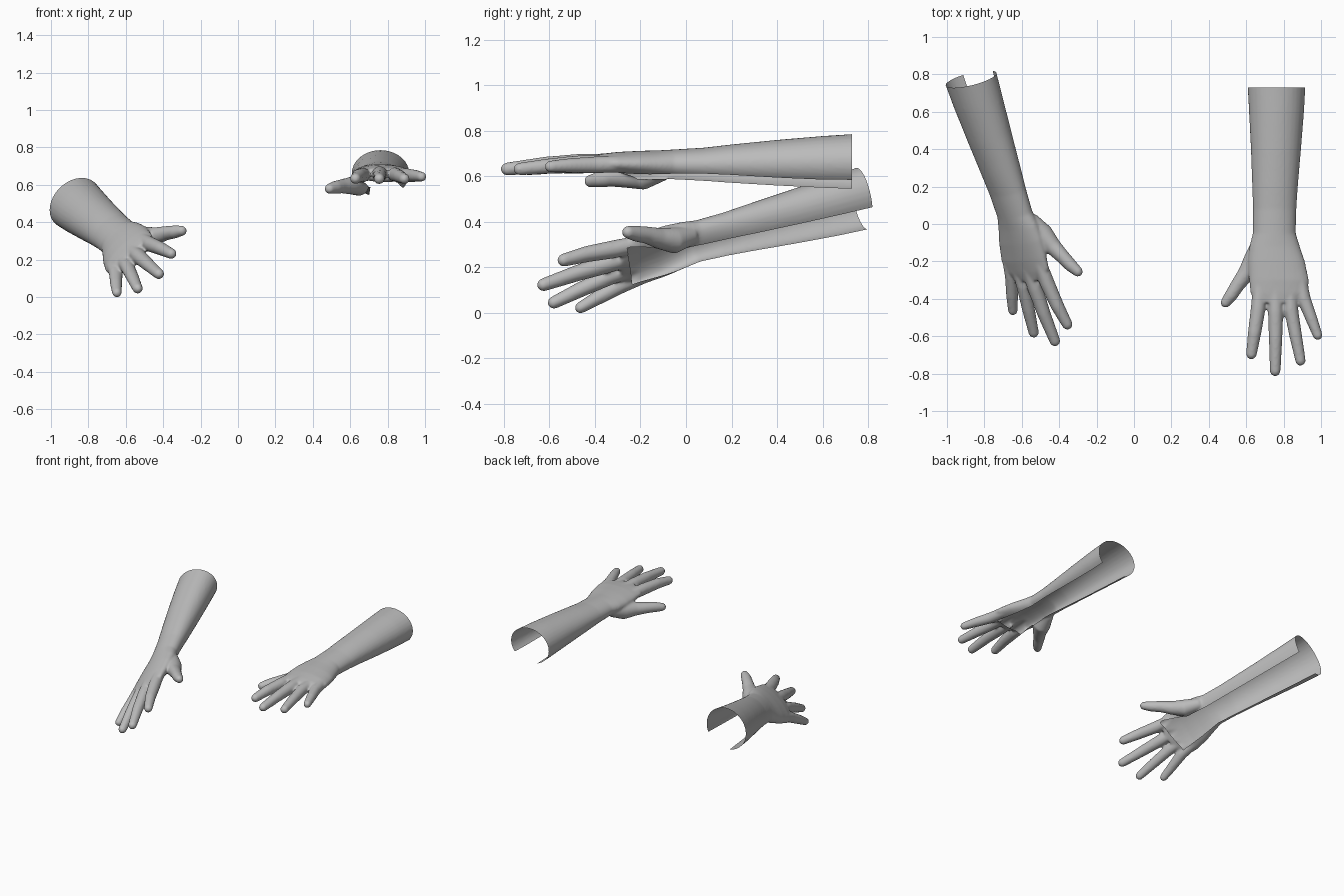
import bpy, bmesh
from math import cos, sin, pi
from mathutils import Vector, Matrix

cube = bpy.data.objects.get("Cube")
if cube:
    bpy.data.objects.remove(cube, do_unlink=True)

skin = bpy.data.materials.new("plain grey")
skin.use_nodes = True
GREY = (0.5, 0.5, 0.5, 1)
skin.diffuse_color = GREY
skin.node_tree.nodes["Principled BSDF"].inputs["Base Color"].default_value = GREY


def loft(bm, rings, sides=32):
    """Closed skin through rings of (centre, side axis, up axis)."""
    loops = []
    for c, a, b in rings:
        loops.append([bm.verts.new(c + a * cos(2 * pi * i / sides) + b * sin(2 * pi * i / sides))
                      for i in range(sides)])
    for p, q in zip(loops, loops[1:]):
        for i in range(sides):
            j = (i + 1) % sides
            bm.faces.new((p[i], p[j], q[j], q[i]))
    bm.faces.new(loops[0][::-1])
    bm.faces.new(loops[-1])


def digit(bm, points):
    """Tapered finger with a rounded tip from (x, y, z, radius) points."""
    pts = [(Vector(p[:3]), p[3]) for p in points]
    end, r = pts[-1]
    d = (end - pts[-2][0]).normalized()
    for k in (0.35, 0.65, 0.88, 0.97):
        pts.append((end + d * r * k, r * (1 - k * k) ** 0.5))
    rings = []
    for i, (c, r) in enumerate(pts):
        t = (pts[min(i + 1, len(pts) - 1)][0] - pts[max(i - 1, 0)][0]).normalized()
        side = t.cross(Vector((0, 0, 1))).normalized()
        rings.append((c, side * r, side.cross(t) * r))
    loft(bm, rings, 20)


# forearm, wrist and palm sections: x, y, z, half width, half height
ARM = [(.762, .80, .661, .158, .129), (.762, .60, .658, .147, .119),
       (.759, .40, .655, .134, .105), (.754, .20, .652, .122, .088),
       (.752, .08, .650, .116, .076), (.750, -.05, .650, .115, .068),
       (.752, -.12, .650, .135, .064), (.762, -.20, .652, .152, .060),
       (.775, -.30, .655, .160, .052), (.776, -.37, .656, .154, .043),
       (.768, -.42, .656, .110, .035)]
INDEX = [(.675, -.30, .655, .036), (.664, -.45, .652, .040), (.645, -.58, .648, .036), (.628, -.695, .633, .029)]
MIDDLE = [(.757, -.30, .665, .036), (.757, -.47, .658, .041), (.757, -.62, .650, .036), (.755, -.785, .632, .029)]
RING = [(.830, -.30, .660, .036), (.840, -.46, .655, .038), (.865, -.60, .645, .034), (.890, -.73, .632, .028)]
LITTLE = [(.880, -.26, .655, .036), (.908, -.40, .650, .037), (.950, -.51, .648, .032), (.982, -.595, .643, .026)]
THUMB = [(.675, -.09, .625, .040), (.645, -.19, .598, .058), (.600, -.265, .595, .046),
         (.555, -.325, .592, .038), (.520, -.38, .586, .035), (.490, -.42, .579, .028)]

# underside opening: (y, thumb side x, little finger side x)
SLOT = [(.80, .70, .888), (-.05, .708, .845), (-.20, .700, .868), (-.38, .645, .888)]

bm = bmesh.new()
loft(bm, [(Vector(s[:3]), Vector((s[3], 0, 0)), Vector((0, 0, s[4]))) for s in ARM])
for points in (INDEX, MIDDLE, RING, LITTLE, THUMB):
    digit(bm, points)
bmesh.ops.recalc_face_normals(bm, faces=bm.faces)
mesh = bpy.data.meshes.new("left_hand_and_forearm")
bm.to_mesh(mesh)
bm.free()
left = bpy.data.objects.new("left_hand_and_forearm", mesh)
bpy.context.collection.objects.link(left)

# fuse the parts into one smooth skin
remesh = left.modifiers.new("fuse", 'REMESH')
remesh.mode = 'VOXEL'
remesh.voxel_size = 0.007
smooth = left.modifiers.new("soften", 'SMOOTH')
smooth.factor = 0.5
smooth.iterations = 10
bpy.context.view_layer.update()
fused = bpy.data.meshes.new_from_object(left.evaluated_get(bpy.context.evaluated_depsgraph_get()))
left.modifiers.clear()

# open the elbow end and the underside
bm = bmesh.new()
bm.from_mesh(fused)


def cut(faces, p, n, clear=False):
    geom = set(faces)
    for f in faces:
        geom.update(f.edges)
        geom.update(f.verts)
    bmesh.ops.bisect_plane(bm, geom=list(geom), plane_co=p, plane_no=n, clear_outer=clear)


cut(bm.faces[:], (0, .73, 0), (0, 1, 0), True)
for (y0, a0, b0), (y1, a1, b1) in zip(SLOT, SLOT[1:]):
    for p, q in (((a0, y0), (a1, y1)), ((b0, y0), (b1, y1))):
        under = [f for f in bm.faces if f.normal.z < 0.2 and y1 - .01 < f.calc_center_median().y < y0 + .01]
        cut(under, (*p, 0), (q[1] - p[1], p[0] - q[0], 0))
FRONT = Vector((.645, -.40, 0))
FRONT_N = Vector((.035, -.24, 0))
cut([f for f in bm.faces if f.normal.z < 0.2 and f.calc_center_median().y < -.3], FRONT, FRONT_N)


def in_opening(f):
    c = f.calc_center_median()
    if f.normal.z > -0.02 or (c - FRONT).dot(FRONT_N) > 0:
        return False
    for (y0, a0, b0), (y1, a1, b1) in zip(SLOT, SLOT[1:]):
        if c.y >= y1 or y1 == SLOT[-1][0]:
            t = min((c.y - y0) / (y1 - y0), 1)
            return a0 + (a1 - a0) * t < c.x < b0 + (b1 - b0) * t
    return False


bmesh.ops.delete(bm, geom=[f for f in bm.faces if in_opening(f)], context='FACES')
for f in bm.faces:
    f.smooth = True
    f.material_index = 0
bm.to_mesh(fused)

# mirrored hand, lowered and turned thumb-up
bmesh.ops.scale(bm, vec=(-1, 1, 1), verts=bm.verts)
bmesh.ops.reverse_faces(bm, faces=bm.faces)
turn = Matrix(((.725, -.281, -.619), (.045, .931, -.365), (.677, .240, .687))).to_4x4()
bmesh.ops.transform(bm, matrix=Matrix.Translation((.295, .37, .38)) @ turn, verts=bm.verts)
lowest = min(v.co.z for v in bm.verts)
bmesh.ops.translate(bm, vec=(0, 0, -lowest), verts=bm.verts)
other = bpy.data.meshes.new("right_hand_and_forearm")
bm.to_mesh(other)
bm.free()
right = bpy.data.objects.new("right_hand_and_forearm", other)
bpy.context.collection.objects.link(right)

left.data = fused
for ob in (left, right):
    ob.data.materials.clear()
    ob.data.materials.append(skin)
